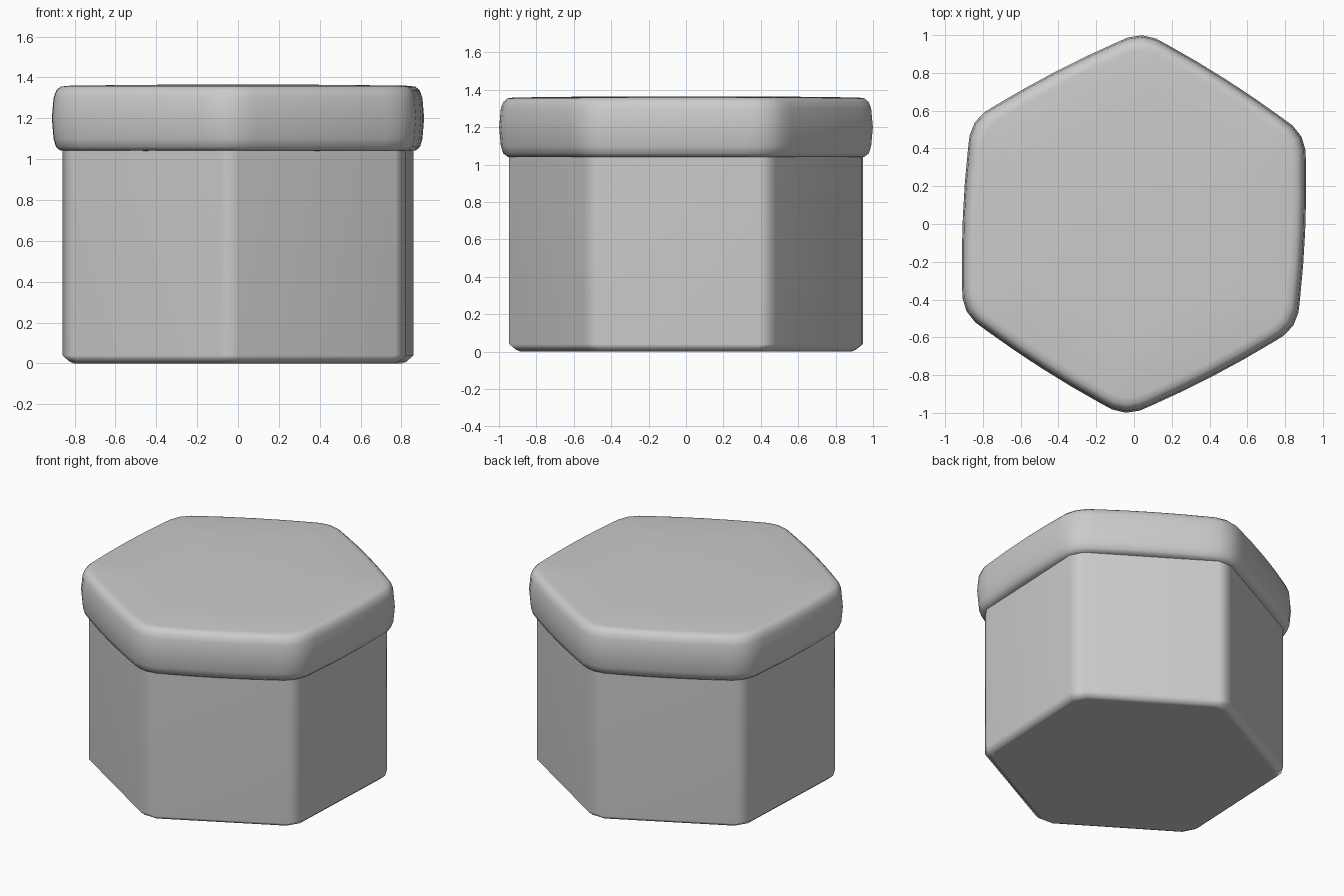
import bpy, bmesh
from math import cos, sin, radians
from mathutils import Vector, Matrix

cube = bpy.data.objects.get("Cube")
if cube:
    bpy.data.objects.remove(cube, do_unlink=True)

TWIST = radians(-2.5)

grey = bpy.data.materials.new("plain_grey")
grey.use_nodes = True
grey.diffuse_color = (0.6, 0.6, 0.6, 1)
grey.node_tree.nodes["Principled BSDF"].inputs["Base Color"].default_value = (0.6, 0.6, 0.6, 1)


def hexagon(side_points, corner_radius=None):
    """Repeat one side (distance out, position along) around six sides."""
    outline = []
    for i in range(6):
        a = TWIST + radians(60 * i)
        turn = Matrix.Rotation(a, 2)
        outline += [turn @ Vector(p) for p in side_points]
        if corner_radius:
            c = a + radians(30)
            outline.append(Vector((cos(c), sin(c))) * corner_radius)
    return outline


def loft(name, outline, profile, sharp_angle):
    """Stack scaled copies of an outline and close both ends."""
    bm = bmesh.new()
    rings = [[bm.verts.new((p.x * s, p.y * s, z)) for p in outline] for s, z in profile]
    n = len(outline)
    for low, high in zip(rings, rings[1:]):
        for i in range(n):
            j = (i + 1) % n
            bm.faces.new((low[i], low[j], high[j], high[i]))
    bm.faces.new(rings[0][::-1])
    bm.faces.new(rings[-1])
    mesh = bpy.data.meshes.new(name)
    bm.to_mesh(mesh)
    bm.free()
    mesh.materials.append(grey)
    obj = bpy.data.objects.new(name, mesh)
    bpy.context.collection.objects.link(obj)
    bpy.ops.object.select_all(action='DESELECT')
    obj.select_set(True)
    bpy.context.view_layer.objects.active = obj
    bpy.ops.object.shade_smooth_by_angle(angle=radians(sharp_angle))
    return obj


# Box: flat sides, narrow bevelled corners and a chamfered foot
box = loft("box_body", hexagon([(0.842, -0.43), (0.842, 0.43)]),
           [(0.935, 0), (0.96, 0.01), (1, 0.04), (1, 1.1)], 65)
weighted = box.modifiers.new("even_shading", 'WEIGHTED_NORMAL')
weighted.keep_sharp = True

# Lid: slightly bulging sides, rounded corners and a soft domed top
bulge = [(0.907 - 0.09 * s * s, s) for s in (-0.43, -0.36, -0.18, 0, 0.18, 0.36, 0.43)]
loft("lid", hexagon(bulge, 1.0),
     [(0.9, 1.04), (0.955, 1.042), (0.978, 1.06), (0.991, 1.1), (1, 1.2),
      (0.991, 1.3), (0.977, 1.335), (0.955, 1.354), (0.92, 1.359),
      (0.6, 1.363), (0.3, 1.365)], 60)
